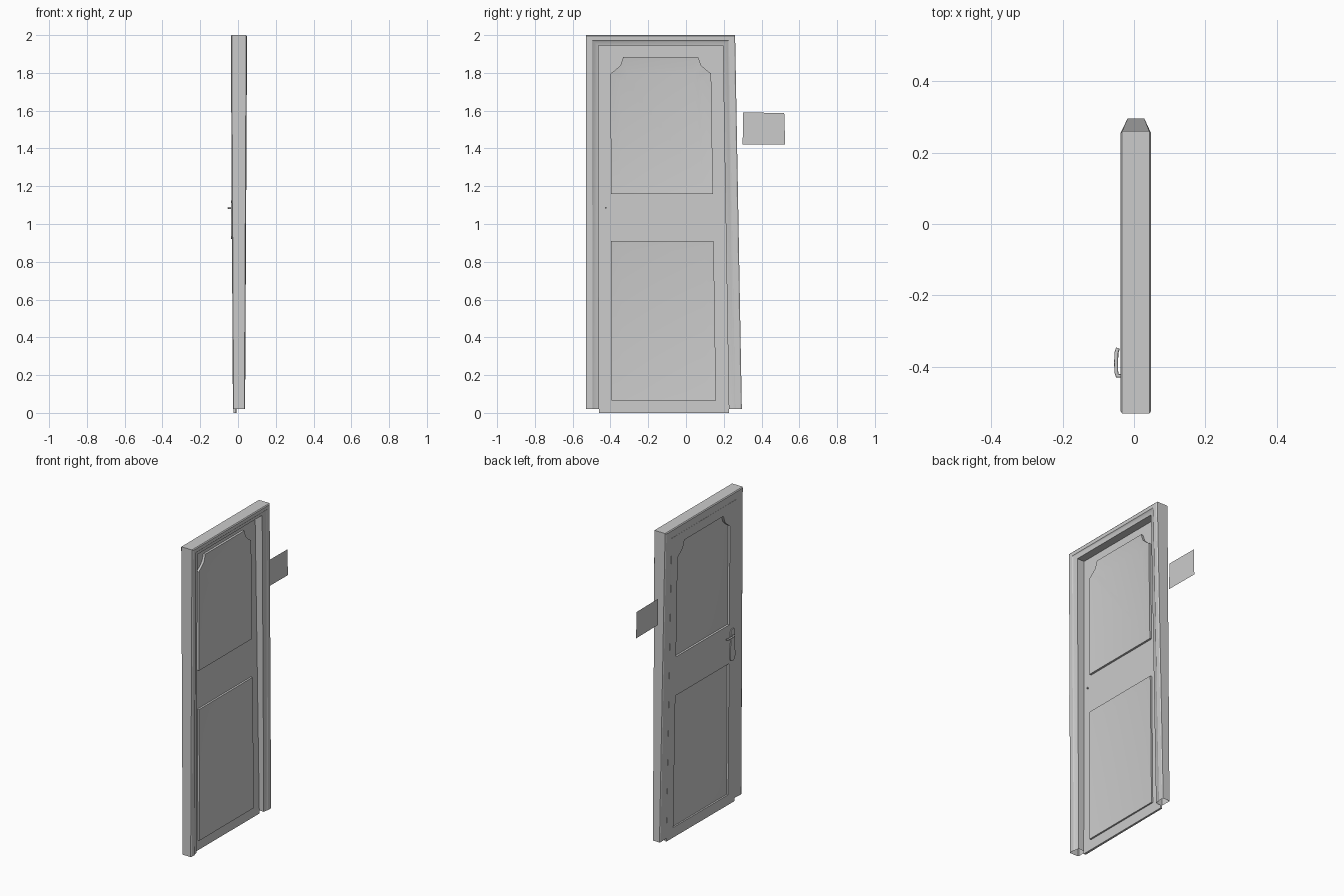
import bpy, bmesh
from math import sin, cos, pi, radians

if "Cube" in bpy.data.objects:
    bpy.data.objects.remove(bpy.data.objects["Cube"])

H = 2.0


def warp(bm):
    # the door is slightly crooked: it narrows in depth and splays in +y toward the floor
    for v in bm.verts:
        x, y, z = v.co
        low, side = 1 - z / H, (y + 0.53) / 0.79
        v.co.x = 0.006 + (x - 0.006) * (1 - (0.25 + 0.14 * side) * low)
        v.co.y = y + 0.036 * side * low


def finish(name, bm, bend=True, smooth=True):
    bmesh.ops.recalc_face_normals(bm, faces=bm.faces)
    if bend:
        warp(bm)
    me = bpy.data.meshes.new(name)
    bm.to_mesh(me)
    bm.free()
    ob = bpy.data.objects.new(name, me)
    bpy.context.collection.objects.link(ob)
    if smooth:
        bpy.ops.object.select_all(action='DESELECT')
        ob.select_set(True)
        bpy.context.view_layer.objects.active = ob
        bpy.ops.object.shade_smooth_by_angle(angle=radians(30))
    return ob


def ring(bm, pts, x):
    return [bm.verts.new((x, y, z)) for y, z in pts]


def bridge(bm, a, b, closed=True):
    n = len(a)
    for i in range(n if closed else n - 1):
        j = (i + 1) % n
        bm.faces.new((a[i], a[j], b[j], b[i]))


# door frame: moulded profile (inward fraction, x) swept up, across and down
profile = [(0, 0.043), (0.1, 0.048), (0.5, 0.048), (0.62, 0.042), (1, 0.036),
           (1, -0.034), (0.6, -0.036), (0.1, -0.038), (0, -0.033)]
bm = bmesh.new()
stations = [(-0.53, 1, 0.02, 0), (-0.53, 1, 2.0, 1), (0.26, -1, 2.0, 1), (0.26, -1, 0.02, 0)]
rings = [[bm.verts.new((x, y + s * 0.066 * u, z - t * 0.056 * u)) for u, x in profile]
         for y, s, z, t in stations]
for a, b in zip(rings, rings[1:]):
    bridge(bm, a, b)
finish("door_frame", bm)

# door leaf: slab with two panels that sink on the back and stand proud on the front
upper = [(-0.40, 1.16), (0.13, 1.16), (0.13, 1.797), (0.105, 1.815), (0.078, 1.84),
         (0.062, 1.885), (-0.332, 1.885), (-0.348, 1.84), (-0.375, 1.815), (-0.40, 1.797)]
lower = [(-0.40, 0.065), (0.13, 0.065), (0.13, 0.91), (-0.40, 0.91)]
outline = [(-0.464, 0), (0.194, 0), (0.194, 1.944), (-0.464, 1.944)]
BACK, FRONT, SHIFT, FIELD = -0.035, -0.015, 0.015, -0.008


def inset(pts, t):
    ys, zs = [p[0] for p in pts], [p[1] for p in pts]
    cy, cz = (min(ys) + max(ys)) / 2, (min(zs) + max(zs)) / 2
    fy, fz = 1 - 2 * t / (max(ys) - min(ys)), 1 - 2 * t / (max(zs) - min(zs))
    return [(cy + (y - cy) * fy, cz + (z - cz) * fz) for y, z in pts]


bm = bmesh.new()
borders = []
for x in (BACK, FRONT):
    loops = [ring(bm, p, x) for p in (outline, upper, lower)]
    edges = [bm.edges.new((l[i], l[(i + 1) % len(l)])) for l in loops for i in range(len(l))]
    bmesh.ops.triangle_fill(bm, use_beauty=True, use_dissolve=False, edges=edges, normal=(1, 0, 0))
    borders.append(loops[0])
    for pts, edge in zip((upper, lower), loops[1:]):
        rim = ring(bm, pts, x + SHIFT)
        field = ring(bm, inset(pts, 0.052), x + SHIFT + FIELD)
        bridge(bm, edge, rim)
        bridge(bm, rim, field)
        bm.faces.new(field)
bridge(bm, *borders)
finish("door_leaf", bm)

# handle backplate: waisted shape with a round foot
half = [(0.012, 1.125), (0.020, 1.11), (0.022, 1.07), (0.016, 1.045), (0.022, 1.02), (0.026, 0.96)]
foot = [(0.026 * cos(a), 0.945 - 0.025 * sin(a)) for a in (i * pi / 8 for i in range(1, 5))]
half += foot
shape = half + [(-y, z) for y, z in reversed(half[:-1])]
shape = [(y - 0.425, z) for y, z in shape]
bm = bmesh.new()
a, b = ring(bm, shape, -0.030), ring(bm, shape, -0.036)
bridge(bm, a, b)
bm.faces.new(b)
bm.faces.new(a)
finish("handle_backplate", bm, bend=False)


# handle lever: round rod leaving the plate and curling back at its tip
def rod(name, points, radius):
    cu = bpy.data.curves.new(name, 'CURVE')
    cu.dimensions = '3D'
    cu.bevel_depth = radius
    cu.bevel_resolution = 2
    cu.use_fill_caps = True
    sp = cu.splines.new('POLY')
    sp.points.add(len(points) - 1)
    for p, co in zip(sp.points, points):
        p.co = (*co, 1)
    ob = bpy.data.objects.new(name, cu)
    bpy.context.collection.objects.link(ob)


Z = 1.085
rod("handle_lever", [(-0.034, -0.425, Z), (-0.047, -0.425, Z), (-0.0495, -0.415, Z),
                     (-0.050, -0.385, Z), (-0.049, -0.36, Z), (-0.045, -0.347, Z)], 0.0055)

# spindle end showing on the other face
rod("handle_spindle", [(-0.03, -0.425, Z), (-0.004, -0.425, Z)], 0.005)

# flat sheet standing beside the frame
bm = bmesh.new()
bm.faces.new(ring(bm, [(0.30, 1.422), (0.525, 1.42), (0.52, 1.588), (0.302, 1.59)], -0.012))
finish("side_sheet", bm, bend=False, smooth=False)
